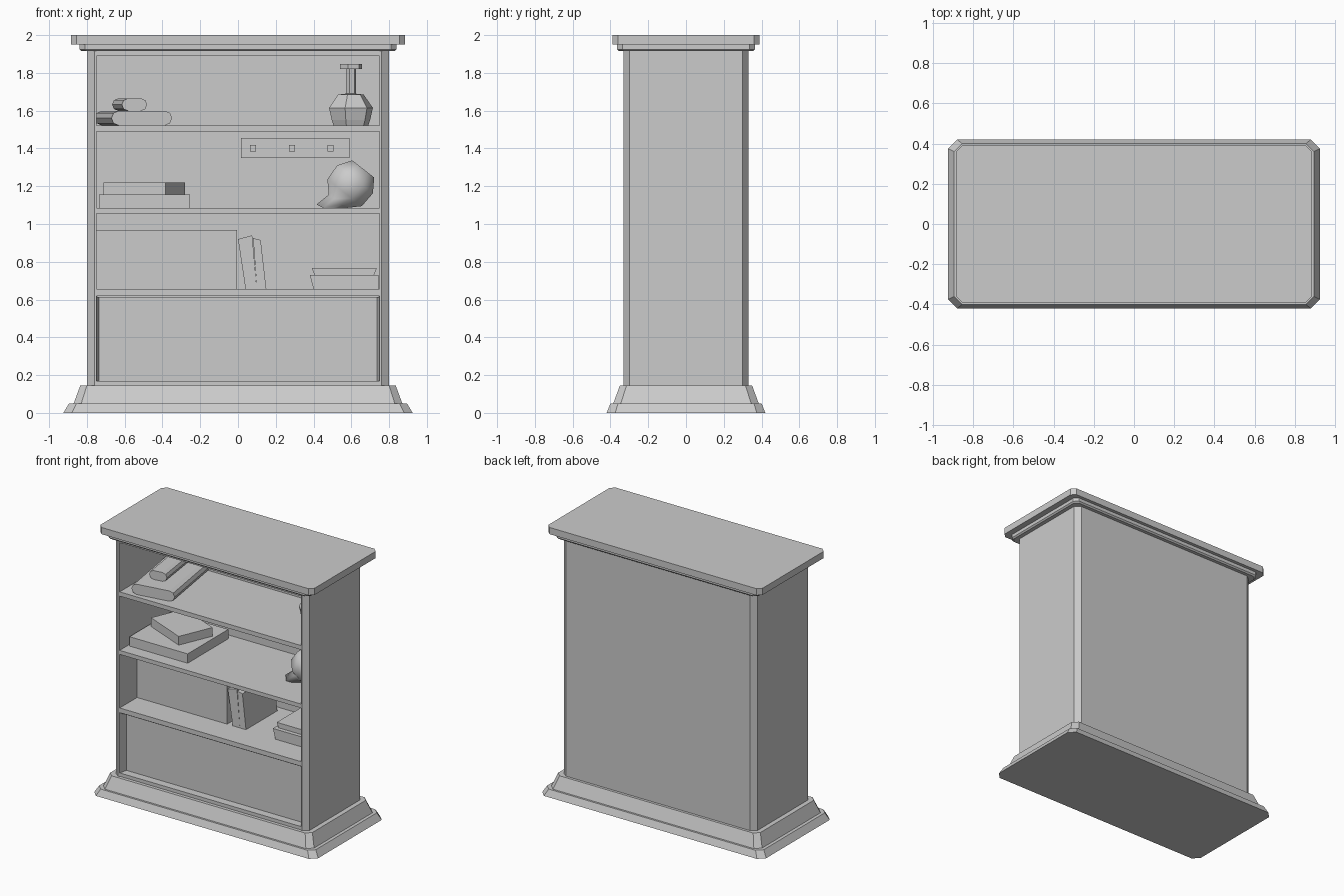
import bpy, bmesh, math
from mathutils import Matrix, Vector

cube = bpy.data.objects.get("Cube")
if cube:
    bpy.data.objects.remove(cube, do_unlink=True)

grey = bpy.data.materials.new("plain grey")
grey.use_nodes = True
grey.diffuse_color = (0.6, 0.6, 0.6, 1)
grey.node_tree.nodes["Principled BSDF"].inputs["Base Color"].default_value = (0.6, 0.6, 0.6, 1)


def finish(name, bm, smooth=False):
    bmesh.ops.recalc_face_normals(bm, faces=bm.faces)
    mesh = bpy.data.meshes.new(name)
    bm.to_mesh(mesh)
    bm.free()
    mesh.materials.append(grey)
    ob = bpy.data.objects.new(name, mesh)
    bpy.context.collection.objects.link(ob)
    for poly in mesh.polygons:
        poly.use_smooth = smooth
    return ob


def loft(name, rings, smooth=False):
    """Skin a list of equal-length rings of points and cap both ends."""
    bm = bmesh.new()
    loops = [[bm.verts.new(p) for p in ring] for ring in rings]
    for a, b in zip(loops, loops[1:]):
        for i in range(len(a)):
            j = (i + 1) % len(a)
            bm.faces.new((a[i], a[j], b[j], b[i]))
    bm.faces.new(loops[0])
    bm.faces.new(loops[-1])
    return finish(name, bm, smooth)


def box(name, x0, x1, y0, y1, z0, z1):
    rect = ((x0, y0), (x1, y0), (x1, y1), (x0, y1))
    return loft(name, [[(x, y, z) for x, y in rect] for z in (z0, z1)])


def upright(name, plan, z0, z1):
    return loft(name, [[(x, y, z) for x, y in plan] for z in (z0, z1)])


def leaning(name, front, y0, y1):
    return loft(name, [[(x, y, z) for x, z in front] for y in (y0, y1)])


def chamfered(x, y, z, c):
    """Rectangle ring with cut corners, given as half sizes."""
    quarter = [(x, y - c), (x - c, y)]
    pts = quarter + [(-a, b) for a, b in reversed(quarter)]
    pts += [(-a, -b) for a, b in pts]
    return [(a, b, z) for a, b in pts]


def lathe(name, profile, sides, turn=0.0, smooth=False):
    rings = []
    for r, z in profile:
        angles = [turn + math.tau * i / sides for i in range(sides)]
        rings.append([(r * math.cos(a), r * math.sin(a), z) for a in angles])
    return loft(name, rings, smooth)


def place(ob, corner, degrees):
    ob.data.transform(Matrix.Translation(Vector(corner)) @ Matrix.Rotation(math.radians(degrees), 4, 'Z'))


# Plinth and crown mouldings
loft("plinth", [chamfered(0.925, 0.42, 0, 0.045), chamfered(0.895, 0.40, 0.05, 0.04),
                chamfered(0.87, 0.385, 0.05, 0.04), chamfered(0.835, 0.35, 0.145, 0.035)])
loft("crown", [chamfered(0.83, 0.355, 1.915, 0.03), chamfered(0.84, 0.365, 1.925, 0.03),
               chamfered(0.84, 0.365, 1.95, 0.03), chamfered(0.885, 0.39, 1.95, 0.03),
               chamfered(0.885, 0.39, 2, 0.03)])

# Side walls and back in one plan outline, with cut outer corners
half = [(0.75, 0.30), (0.75, -0.33), (0.76, -0.33), (0.80, -0.30), (0.80, 0.30), (0.76, 0.33)]
upright("carcass", half + [(-x, y) for x, y in reversed(half)], 0.145, 1.915)

# Shelves, top rail and sill
for name, z0, z1 in (("lower_shelf", 0.62, 0.655), ("middle_shelf", 1.055, 1.085),
                     ("upper_shelf", 1.49, 1.522), ("top_rail", 1.89, 1.915), ("sill", 0.145, 0.17)):
    box(name, -0.75, 0.75, -0.325, 0.30, z0, z1)

# Recessed lower panel with splayed jambs
box("lower_panel", -0.75, 0.75, -0.265, -0.24, 0.17, 0.62)
for side, name in ((1, "left_jamb"), (-1, "right_jamb")):
    upright(name, [(side * x, y) for x, y in ((0.75, -0.325), (0.75, -0.265), (0.735, -0.265))], 0.17, 0.62)
leaning("shelf_lip", [(-0.75, 0.61), (0.75, 0.61), (0.75, 0.62), (-0.75, 0.62)], -0.31, -0.265)

# Lower shelf: book row, leaning books, flat books
box("book_row", -0.75, -0.005, -0.12, 0.27, 0.655, 0.967)
leaning("leaning_book_1", [(0.04, 0.655), (0.10, 0.655), (0.075, 0.94), (0.0, 0.92)], -0.12, 0.25)
leaning("leaning_book_2", [(0.10, 0.655), (0.15, 0.655), (0.12, 0.915), (0.08, 0.925)], -0.12, 0.25)
leaning("flat_book_lower", [(0.40, 0.655), (0.745, 0.655), (0.745, 0.73), (0.38, 0.73)], -0.13, 0.22)
leaning("flat_book_upper", [(0.405, 0.73), (0.72, 0.73), (0.735, 0.767), (0.39, 0.767)], -0.10, 0.20)

# Middle shelf: two stacked books, the upper one turned
box("stacked_book_lower", -0.735, -0.255, -0.23, 0.25, 1.085, 1.155)
place(box("stacked_book_upper", -0.354, 0, 0, 0.27, 1.155, 1.22), (-0.385, -0.15, 0), -23)

# Peg rail on the back wall
box("peg_rail", 0.015, 0.59, 0.28, 0.30, 1.35, 1.455)
for i in range(3):
    x = 0.08 + 0.205 * i
    box(f"peg_{i + 1}", x - 0.016, x + 0.016, 0.23, 0.28, 1.385, 1.417)

# Tilted jar on its stand
jar = lathe("tilted_jar", [(0.085, -0.19), (0.065, -0.11), (0.125, -0.05), (0.13, 0.04), (0.08, 0.11)],
            8, math.pi / 8, True)
jar.data.transform(Matrix.Translation((0.595, 0, 1.205)) @ Matrix.Rotation(math.radians(38), 4, 'Y'))
for v in jar.data.vertices:
    v.co.z = max(v.co.z, 1.085)


# Upper shelf: rounded rolls, one on top of the other
def roll(name, width, height, length, corner, degrees):
    r = height / 2
    pts = []
    for centre, start in ((width - r, -90), (r, 90)):
        for k in range(5):
            a = math.radians(start + 45 * k)
            pts.append((centre + r * math.cos(a), r + r * math.sin(a)))
    place(leaning(name, pts, 0, length), corner, degrees)


roll("large_roll", 0.325, 0.077, 0.57, (-0.67, -0.30, 1.522), 9)
roll("small_roll", 0.135, 0.066, 0.37, (-0.615, -0.17, 1.599), 8)

# Six-sided vase
vase = lathe("vase", [(0.095, 1.522), (0.105, 1.55), (0.12, 1.615), (0.07, 1.685), (0.028, 1.69),
                      (0.028, 1.82), (0.06, 1.82), (0.06, 1.848)], 6, math.radians(15))
vase.data.transform(Matrix.Translation((0.598, 0.06, 0)))
